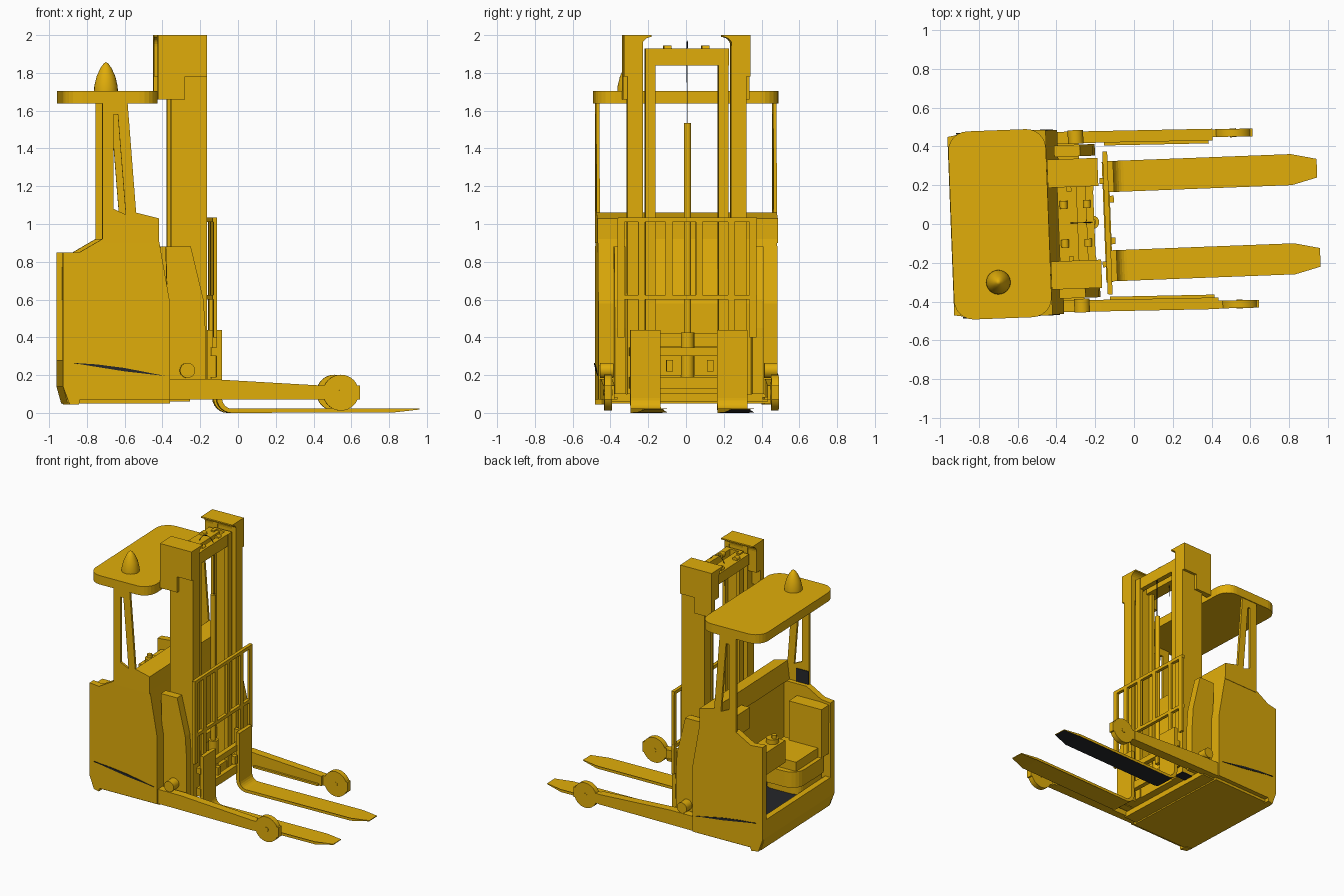
import bpy, bmesh, math
from mathutils import Matrix

cube = bpy.data.objects.get("Cube")
if cube:
    bpy.data.objects.remove(cube, do_unlink=True)


def material(name, rgb):
    m = bpy.data.materials.new(name)
    m.use_nodes = True
    m.diffuse_color = (*rgb, 1)
    m.node_tree.nodes["Principled BSDF"].inputs["Base Color"].default_value = (*rgb, 1)
    return m


YELLOW = material("safety yellow", (0.75, 0.42, 0.003))
DARK = material("dark grey", (0.018, 0.02, 0.023))
# The whole truck stands slightly turned about the vertical axis
PLACE = Matrix.Translation((0, 0.025, 0)) @ Matrix.Rotation(math.radians(2.2), 4, 'Z')
MAST_Y = -0.012   # the mast sits a little off the centre line


def finish(name, bm, mat=YELLOW, smooth=False):
    bmesh.ops.recalc_face_normals(bm, faces=bm.faces)
    me = bpy.data.meshes.new(name)
    bm.to_mesh(me)
    bm.free()
    me.materials.append(mat)
    ob = bpy.data.objects.new(name, me)
    bpy.context.collection.objects.link(ob)
    ob.matrix_world = PLACE
    if smooth:
        bpy.ops.object.select_all(action='DESELECT')
        ob.select_set(True)
        bpy.context.view_layer.objects.active = ob
        bpy.ops.object.shade_smooth_by_angle(angle=math.radians(35))
    return ob


def prism(name, pts, lo, hi, axis='y', mat=YELLOW):
    """Extrude a 2D outline: xz along y, yz along x, or xy along z."""
    put = {'y': lambda a, b, t: (a, t, b), 'x': lambda a, b, t: (t, a, b),
           'z': lambda a, b, t: (a, b, t)}[axis]
    bm = bmesh.new()
    rings = [[bm.verts.new(put(a, b, t)) for a, b in pts] for t in (lo, hi)]
    n = len(pts)
    for ring in rings:
        bm.faces.new(ring)
    for i in range(n):
        j = (i + 1) % n
        bm.faces.new((rings[0][i], rings[0][j], rings[1][j], rings[1][i]))
    return finish(name, bm, mat)


def box(name, x, y, z, mat=YELLOW):
    return prism(name, [(x[0], z[0]), (x[1], z[0]), (x[1], z[1]), (x[0], z[1])], *y, mat=mat)


def cylinder(name, centre, r, depth, axis='Z', seg=24):
    bm = bmesh.new()
    turn = Matrix.Rotation(math.pi / 2, 4, 'X') if axis == 'Y' else Matrix()
    bmesh.ops.create_cone(bm, cap_ends=True, segments=seg, radius1=r, radius2=r, depth=depth,
                          matrix=Matrix.Translation(centre) @ turn)
    return finish(name, bm, YELLOW, True)


def lathe(name, x, y, profile, seg=24):
    bm = bmesh.new()
    vs = [bm.verts.new((x + r, y, z)) for r, z in profile]
    es = [bm.edges.new(p) for p in zip(vs, vs[1:])]
    bmesh.ops.spin(bm, geom=vs + es, cent=(x, y, 0), axis=(0, 0, 1),
                   angle=math.tau, steps=seg, use_duplicate=False)
    bmesh.ops.remove_doubles(bm, verts=bm.verts, dist=1e-4)
    return finish(name, bm, YELLOW, True)


def span(s, a, b, shift=0.0):
    return sorted((s * a + shift, s * b + shift))


def rounded(x0, x1, y0, y1, r, steps=6):
    pts = []
    for k, (cx, cy) in enumerate([(x1 - r, y1 - r), (x0 + r, y1 - r), (x0 + r, y0 + r), (x1 - r, y0 + r)]):
        for i in range(steps + 1):
            a = math.pi / 2 * (k + i / steps)
            pts.append((cx + r * math.cos(a), cy + r * math.sin(a)))
    return pts


# Chassis: floor, sill, front wall and sloped dash
box("chassis_floor", (-0.92, -0.378), (-0.44, 0.44), (0.05, 0.25))
box("floor_mat", (-0.89, -0.55), (-0.42, 0.42), (0.25, 0.257), DARK)
prism("rear_sill", [(-0.9, 0.05), (-0.92, 0.05), (-0.945, 0.14), (-0.945, 0.28), (-0.9, 0.28)], -0.44, 0.44)
prism("front_wall", [(-0.55, 0.07), (-0.378, 0.07), (-0.378, 0.58), (-0.438, 0.92), (-0.55, 0.92)], -0.44, 0.44)
prism("dash", [(-0.575, 0.92), (-0.438, 0.92), (-0.438, 1.03), (-0.558, 1.06)], -0.46, 0.46)
box("mast_base_plate", (-0.38, -0.27), (-0.42, 0.42), (0.06, 0.1))

SIDE = [(-0.855, 0.07), (-0.86, 0.045), (-0.91, 0.045), (-0.945, 0.14), (-0.945, 0.85), (-0.858, 0.85),
        (-0.738, 0.92), (-0.438, 0.92), (-0.378, 0.58), (-0.378, 0.07)]
STRIPE = [(-0.9, 0.265), (-0.77, 0.257), (-0.62, 0.238), (-0.4, 0.195), (-0.62, 0.22), (-0.77, 0.244)]
LEG = [(-0.378, 0.07), (0.42, 0.07), (0.42, 0.145), (-0.185, 0.18), (-0.378, 0.18)]
CARRIER = [(-0.375, 0.1), (-0.188, 0.1), (-0.188, 0.45), (-0.198, 0.6), (-0.265, 0.88), (-0.398, 0.88)]
POST = [[(-0.737, 0.9), (-0.678, 0.9), (-0.678, 1.64), (-0.737, 1.64)],
        [(-0.678, 0.9), (-0.438, 0.9), (-0.438, 1.03), (-0.558, 1.06), (-0.613, 1.05), (-0.678, 1.08)],
        [(-0.613, 1.05), (-0.558, 1.06), (-0.603, 1.64), (-0.655, 1.64), (-0.655, 1.58)],
        [(-0.678, 1.58), (-0.655, 1.58), (-0.655, 1.64), (-0.678, 1.64)]]
HOOD = [(-0.437, 1.66), (-0.295, 1.66), (-0.295, 1.78), (-0.177, 1.78), (-0.177, 2.0), (-0.437, 2.0)]

for s, side in ((1, "left"), (-1, "right")):
    panel = prism(side + "_side_panel", SIDE, *span(s, 0.425, 0.475))
    for v in panel.data.vertices:
        if v.co.x < -0.9:
            v.co.y -= s * 0.015
    prism(side + "_stripe", STRIPE[1:5], *span(s, 0.474, 0.479), mat=DARK)
    prism(side + "_stripe_tip", [STRIPE[0], STRIPE[1], STRIPE[4], STRIPE[5]], *span(s, 0.47, 0.479), mat=DARK)
    for k, pts in enumerate(POST):
        prism(f"{side}_roof_post_{k}", pts, *span(s, 0.46, 0.478))

    # Straddle leg with wheel housing, toed slightly to one side
    parts = [prism(side + "_leg", LEG, *span(s, 0.405, 0.465)),
             cylinder(side + "_wheel", (0.527, s * 0.442, 0.107), 0.095, 0.04, 'Y', seg=32),
             cylinder(side + "_axle", (0.527, s * 0.442, 0.107), 0.016, 0.046, 'Y', seg=16),
             box(side + "_wheel_arm", (0.4, 0.627), span(s, 0.422, 0.462), (0.07, 0.145)),
             box(side + "_leg_flange", (-0.14, 0.4), span(s, 0.39, 0.41), (0.07, 0.085))]
    for ob in parts:
        for v in ob.data.vertices:
            v.co.y -= 0.018 * (v.co.x + 0.4)

    # Mast: outer channel with flared hood, inner channel, carrier plate
    prism(side + "_mast_carrier", CARRIER, *span(s, 0.335, 0.395))
    cylinder(side + "_pivot_pin", (-0.285, s * 0.435, 0.225), 0.04, 0.07, 'Y')
    box(side + "_outer_mast_web", (-0.367, -0.177), span(s, 0.29, 0.315, MAST_Y), (0.1, 1.99))
    for x in ((-0.367, -0.33), (-0.212, -0.177)):
        box(side + "_outer_mast_flange", x, span(s, 0.235, 0.315, MAST_Y), (0.1, 1.99))
    prism(side + "_mast_hood", HOOD, *span(s, 0.29, 0.335, MAST_Y))
    arc = [(s * (0.19 + 0.05 * math.sin(a)) + MAST_Y, 1.94 + 0.05 * math.cos(a))
           for a in [math.pi / 2 * i / 6 for i in range(7)]]
    top = [(s * y + MAST_Y, z) for y, z in ((0.24, 1.78), (0.3, 1.78), (0.3, 2.0), (0.19, 2.0))]
    prism(side + "_hood_cap", arc + top, -0.437, -0.177, 'x')
    box(side + "_inner_mast_web", (-0.342, -0.202), span(s, 0.2, 0.22, MAST_Y), (0.1, 1.93))
    for x in ((-0.342, -0.317), (-0.227, -0.202)):
        box(side + "_inner_mast_flange", x, span(s, 0.168, 0.22, MAST_Y), (0.1, 1.93))
    for x in (-0.36, -0.24):
        cylinder(side + "_chain_roller", (x, s * 0.1 + MAST_Y, 1.925), 0.02, 0.04, 'Y', seg=16)
    box(side + "_carriage_upright", (-0.17, -0.12), span(s, 0.2, 0.23, MAST_Y), (0.12, 0.44))
    box(side + "_fork_clip", (-0.13, -0.1), span(s, 0.09, 0.125), (0.22, 0.28))

    # Fork: bent bar with tapered tip, the left one dark beneath
    outer, inner = [(-0.125, 0.44)], [(-0.097, 0.44)]
    for i in range(7):
        a = math.pi + math.pi / 2 * i / 6
        outer.append((-0.045 + 0.08 * math.cos(a), 0.08 + 0.08 * math.sin(a)))
        inner.append((-0.045 + 0.052 * math.cos(a), 0.08 + 0.058 * math.sin(a)))
    outer += [(0.82, 0.003), (0.952, 0.018)]
    inner += [(0.82, 0.022), (0.952, 0.024)]
    fork = prism(side + "_fork", outer + inner[::-1], *span(s, 0.15, 0.31, -0.006))
    fork.data.materials.append(DARK)
    for v in fork.data.vertices:
        if v.co.x > 0.9:
            v.co.y = s * 0.23 + (v.co.y - s * 0.23) * 0.6
    if s > 0:
        for f in fork.data.polygons:
            if f.normal.z < -0.9:
                f.material_index = 1

# Mast cross members, lift cylinder and hose
box("upper_crossbar", (-0.39, -0.29), (-0.23, 0.21), (1.84, 1.92))
box("inner_crossbar", (-0.245, -0.205), (-0.23, 0.21), (1.84, 1.93))
box("lower_crossbar", (-0.34, -0.21), (-0.31, 0.29), (0.1, 0.2))
box("middle_crossbar", (-0.35, -0.31), (-0.31, 0.29), (0.35, 0.42))
box("left_mast_foot", (-0.27, -0.177), (0.223, 0.303), (0.094, 0.1), DARK)
cylinder("lift_cylinder", (-0.215, -0.008, 0.91), 0.019, 1.25)
cylinder("lift_cylinder_base", (-0.215, -0.008, 0.3), 0.035, 0.25)
path = [(-0.21, 1.52), (-0.21, 1.9)] + [(-0.27 + 0.06 * math.cos(a), 1.9 + 0.07 * math.sin(a))
        for a in [math.pi * i / 8 for i in range(1, 9)]] + [(-0.33, 1.75)]
cu = bpy.data.curves.new("hose", 'CURVE')
cu.dimensions, cu.bevel_depth = '3D', 0.002
sp = cu.splines.new('POLY')
sp.points.add(len(path) - 1)
for p, (x, z) in zip(sp.points, path):
    p.co = (x, -0.008, z, 1)
cu.materials.append(DARK)
hose = bpy.data.objects.new("hose", cu)
bpy.context.collection.objects.link(hose)
hose.matrix_world = PLACE

# Fork carriage and load backrest
for z in ((0.3, 0.345), (0.13, 0.19)):
    box("carriage_rail", (-0.155, -0.12), (-0.32, 0.3), z)
for z in ((0.6, 0.625), (1.01, 1.035)):
    box("backrest_rail", (-0.15, -0.125), (-0.38, 0.355), z)
for k, y in enumerate((-0.365, -0.255, -0.11, 0.05, 0.22, 0.335)):
    low = 0.4 if k in (0, 5) else 0.31 if k in (1, 4) else 0.6
    box(f"backrest_bar_{k}", (-0.145, -0.125), (y - 0.018, y + 0.018), (low, 1.03))

# Overhead guard and beacon
prism("roof", rounded(-0.943, -0.44, -0.485, 0.485, 0.1), 1.637, 1.705, 'z')
lathe("beacon", -0.711, -0.298, [(0, 1.7), (0.063, 1.7), (0.062, 1.73), (0.05, 1.78),
                                 (0.03, 1.825), (0.012, 1.85), (0, 1.857)])
box("post_foot_patch", (-0.735, -0.63), (-0.46, -0.455), (0.92, 1.02), DARK)

# Sideways seat on its pedestal, and the control console
prism("seat_pedestal", rounded(-0.9, -0.6, -0.42, -0.08, 0.07), 0.25, 0.36, 'z')
prism("seat_shell", rounded(-0.93, -0.57, -0.42, 0.0, 0.1), 0.34, 0.46, 'z')
box("seat_cushion", (-0.9, -0.6), (-0.35, -0.04), (0.46, 0.53))
box("seat_backrest", (-0.93, -0.66), (-0.43, -0.32), (0.46, 0.83))
box("console", (-0.92, -0.78), (0.13, 0.43), (0.6, 0.77))
cylinder("steering_knob", (-0.86, 0.2, 0.785), 0.045, 0.04)
cylinder("steering_grip", (-0.875, 0.2, 0.815), 0.018, 0.03)
box("lever_pod", (-0.64, -0.56), (0.15, 0.35), (0.8, 0.96))
